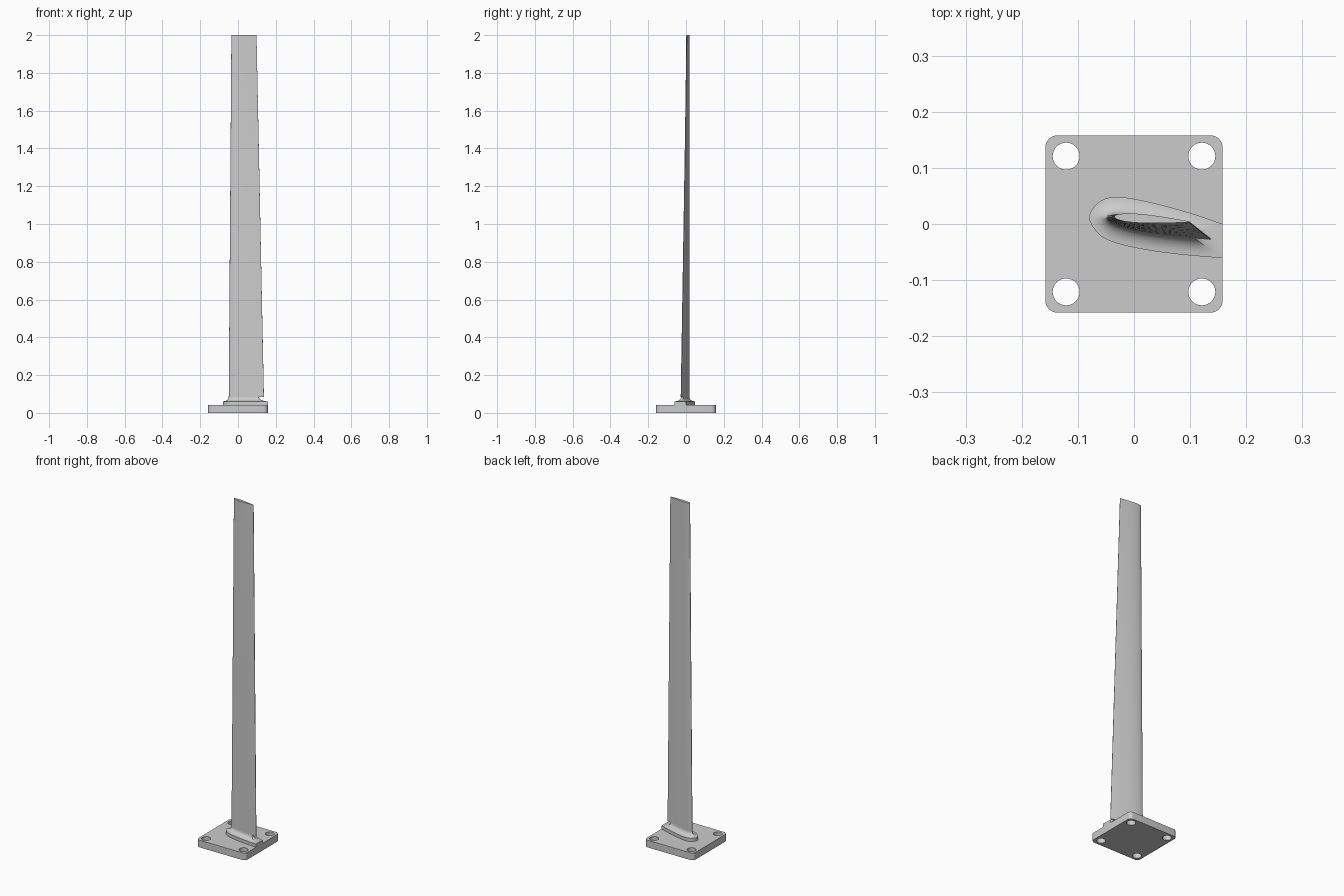
import bpy, bmesh, math
from mathutils import Vector

if "Cube" in bpy.data.objects:
    bpy.data.objects.remove(bpy.data.objects["Cube"])

grey = bpy.data.materials.new("plain grey")
grey.use_nodes = True
grey.diffuse_color = (0.6, 0.6, 0.6, 1)
grey.node_tree.nodes["Principled BSDF"].inputs["Base Color"].default_value = grey.diffuse_color

STEPS = 4          # curve samples between control points
HALF = 5 * STEPS   # samples along each side of a section


def finish(obj):
    bpy.ops.object.select_all(action="DESELECT")
    obj.select_set(True)
    bpy.context.view_layer.objects.active = obj
    bpy.ops.object.shade_smooth_by_angle(angle=math.radians(35))


def loft(name, rings, cap_bottom=True, cap_top=True):
    """Skin equal-length closed rings stacked upward."""
    bm = bmesh.new()
    loops = [[bm.verts.new(p) for p in ring] for ring in rings]
    n = len(loops[0])
    for a, b in zip(loops, loops[1:]):
        for i in range(n):
            j = (i + 1) % n
            bm.faces.new((a[i], a[j], b[j], b[i]))
    if cap_bottom:
        bm.faces.new(loops[0][::-1])
    if cap_top:
        bm.faces.new(loops[-1])
    bmesh.ops.recalc_face_normals(bm, faces=bm.faces)
    mesh = bpy.data.meshes.new(name)
    bm.to_mesh(mesh)
    bm.free()
    mesh.materials.append(grey)
    obj = bpy.data.objects.new(name, mesh)
    bpy.context.collection.objects.link(obj)
    finish(obj)


def airfoil(nose, tail, thickness, z, length=1.0):
    """Section from the upper tail around the nose to the lower tail."""
    nose, chord = Vector(nose), Vector(tail) - Vector(nose)
    normal = Vector((-chord.y, chord.x))
    ring = []
    for i in range(-HALF, HALF + 1):
        f = length * (1 - math.cos(math.pi / 2 * i / HALF))
        half = 5 * thickness * (0.2969 * math.sqrt(f) - 0.126 * f - 0.3516 * f**2
                                + 0.2843 * f**3 - 0.095 * f**4)
        p = nose + chord * f + normal * (half if i < 0 else -half)
        ring.append(Vector((p.x, p.y, z)))
    return ring


def smooth_path(points):
    """Catmull-Rom curve through the points."""
    pts = [Vector(p) for p in points]
    pts = [2 * pts[0] - pts[1]] + pts + [2 * pts[-1] - pts[-2]]
    out = []
    for a, b, c, d in zip(pts, pts[1:], pts[2:], pts[3:]):
        for k in range(STEPS):
            t = k / STEPS
            out.append(0.5 * (2 * b + (c - a) * t + (2 * a - 5 * b + 4 * c - d) * t * t
                              + (3 * b - a - 3 * c + d) * t**3))
    return out + [pts[-2]]


# Base plate: rounded square with four bolt holes
def arc(cx, cy, r, start, sweep, n):
    return [(cx + r * math.cos(start + sweep * i / n), cy + r * math.sin(start + sweep * i / n))
            for i in range(n + 1)]


PLATE, CORNER, TOP = 0.158, 0.022, 0.042
outline, holes = [], []
for k in range(4):
    sx, sy = ((1, 1), (-1, 1), (-1, -1), (1, -1))[k]
    inset = PLATE - CORNER
    outline += arc(sx * inset, sy * inset, CORNER, k * math.pi / 2, math.pi / 2, 8)
    holes.append(arc(sx * 0.121, sy * 0.121, 0.024, 0, math.tau, 32)[:-1])

curve = bpy.data.curves.new("base_plate", "CURVE")
curve.dimensions, curve.fill_mode, curve.extrude = "2D", "BOTH", TOP / 2
for loop in [outline] + holes:
    spline = curve.splines.new("POLY")
    spline.points.add(len(loop) - 1)
    for point, (x, y) in zip(spline.points, loop):
        point.co = (x, y, 0, 1)
    spline.use_cyclic_u = True
curve.materials.append(grey)
plate = bpy.data.objects.new("base_plate", curve)
bpy.context.collection.objects.link(plate)
bpy.ops.object.select_all(action="DESELECT")
plate.select_set(True)
bpy.context.view_layer.objects.active = plate
bpy.ops.object.convert(target="MESH")
plate = bpy.context.view_layer.objects.active
bm = bmesh.new()
bm.from_mesh(plate.data)
bmesh.ops.remove_doubles(bm, verts=bm.verts, dist=0.0001)
bmesh.ops.translate(bm, verts=bm.verts, vec=(0, 0, TOP / 2))
bmesh.ops.recalc_face_normals(bm, faces=bm.faces)
bm.to_mesh(plate.data)
bm.free()
finish(plate)

# Pedestal: teardrop foot, cut off flush with the plate edge
STEP, ROOT = 0.061, 0.085
foot = smooth_path([(0.158, 0), (0.099, 0.02), (0.028, 0.039), (-0.026, 0.048), (-0.06, 0.041),
                    (-0.08, 0.013),
                    (-0.065, -0.016), (-0.04, -0.031), (0.005, -0.043), (0.07, -0.053),
                    (0.158, -0.061)])
nose, tail = (-0.049, 0.012), (0.137, -0.027)
loft("pedestal", [[p.to_3d() + Vector((0, 0, z)) for p in foot] for z in (TOP, STEP)],
     cap_bottom=False, cap_top=False)

# Concave fillet sweeping from the pedestal into the blade root
neck = airfoil(nose, tail, 0.13, ROOT, 0.85)
rings = []
for i in range(9):
    a = math.pi / 2 * i / 8
    z = STEP + (ROOT - STEP) * (1 - math.cos(a))
    rings.append([Vector((*p.lerp(q.xy, math.sin(a)), z)) for p, q in zip(foot, neck)])
loft("root_fillet", rings, cap_bottom=False, cap_top=False)

# Blade: tapered and twisted airfoil
blade = []
for i in range(13):
    t = i / 12
    blade.append(airfoil(Vector(nose).lerp(Vector((-0.035, 0.013)), t),
                         Vector(tail).lerp(Vector((0.098, 0.004)), t),
                         0.13 - 0.01 * t, ROOT + (2 - ROOT) * t))
loft("blade", blade)
